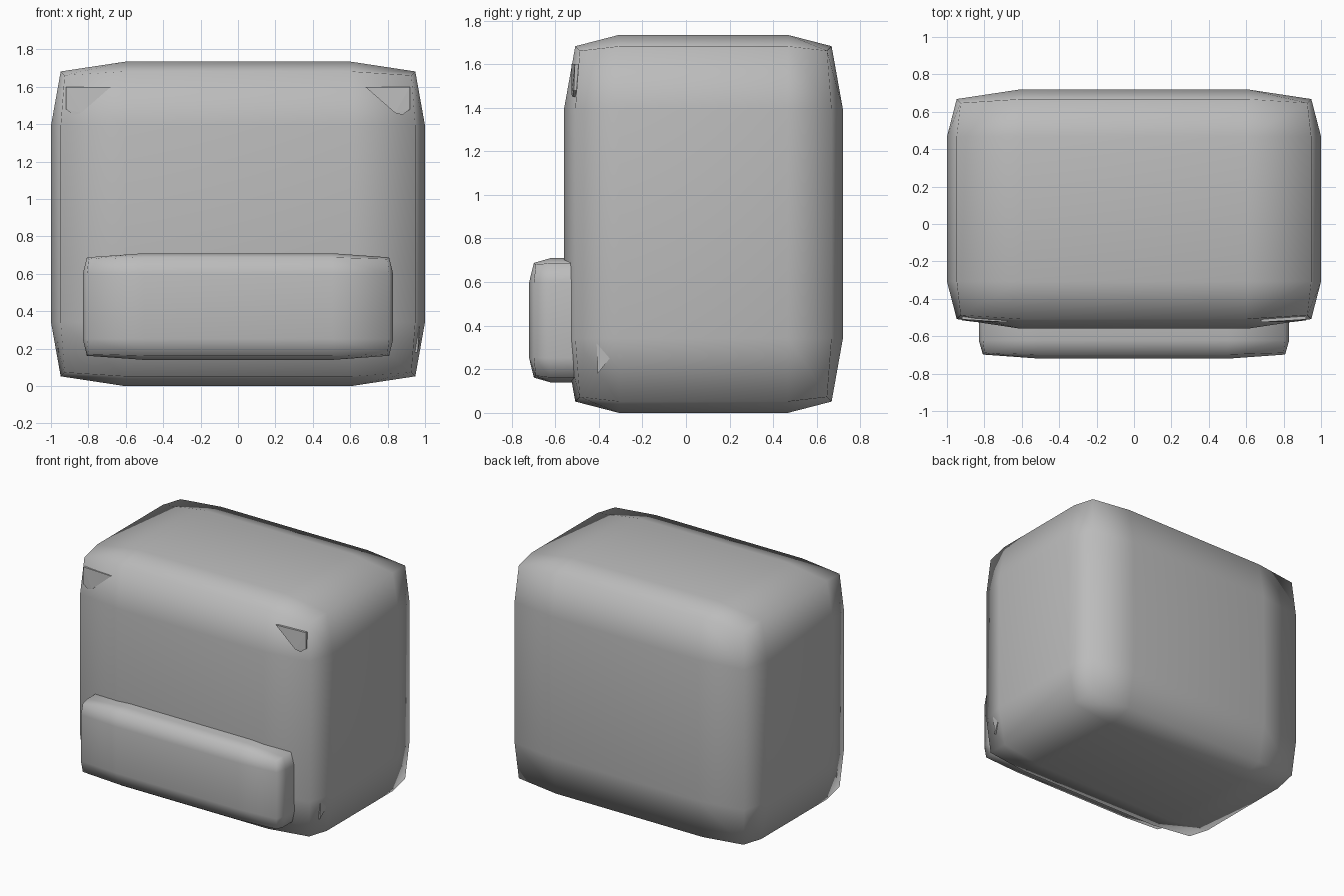
import bpy
import bmesh
from mathutils import Vector

if "Cube" in bpy.data.objects:
    bpy.data.objects.remove(bpy.data.objects["Cube"], do_unlink=True)

GREY = (0.5, 0.5, 0.5, 1)
mat = bpy.data.materials.new("plain grey")
mat.use_nodes = True
mat.diffuse_color = GREY
mat.node_tree.nodes["Principled BSDF"].inputs["Base Color"].default_value = GREY


def finish(bm, name, smooth):
    bmesh.ops.recalc_face_normals(bm, faces=bm.faces)
    for face in bm.faces:
        face.smooth = smooth
    mesh = bpy.data.meshes.new(name)
    bm.to_mesh(mesh)
    bm.free()
    mesh.materials.append(mat)
    obj = bpy.data.objects.new(name, mesh)
    bpy.context.collection.objects.link(obj)
    return obj


def soft_box(name, centre, half, inset):
    """Three-by-three box whose edges and corners are pulled inward."""
    bm = bmesh.new()
    bmesh.ops.create_cube(bm, size=2)
    bmesh.ops.subdivide_edges(bm, edges=bm.edges[:], cuts=2, use_grid_fill=True)
    for v in bm.verts:
        outer = [abs(c) > 0.9 for c in v.co]
        pull = inset * {1: 0, 2: 1, 3: 1.4}[sum(outer)]
        for i in range(3):
            sign = 1 if v.co[i] > 0 else -1
            reach = half[i] - pull if outer[i] else half[i] * 0.605
            v.co[i] = centre[i] + sign * reach
    return finish(bm, name, True)


def corner_pieces(name, outline, depth):
    """Matching left and right wedges sunk into the body."""
    for side, sign in (("left", 1), ("right", -1)):
        bm = bmesh.new()
        for point in outline:
            for offset in (Vector(), Vector(depth)):
                co = Vector(point) + offset
                co.x *= sign
                bm.verts.new(co)
        bmesh.ops.convex_hull(bm, input=bm.verts[:])
        finish(bm, f"{side}_{name}", False)


# Main body and front pocket
soft_box("body", (0, 0.08, 0.867), (1, 0.64, 0.867), 0.052)
soft_box("front_pocket", (0, -0.47, 0.425), (0.83, 0.25, 0.285), 0.022)

# Strap ends showing at the upper front corners and lower sides
corner_pieces("upper_strap_end",
              [(0.92, -0.51, 1.6), (0.68, -0.525, 1.6), (0.92, -0.515, 1.48),
               (0.88, -0.52, 1.45), (0.84, -0.525, 1.46)], (0, 0.1, 0))
corner_pieces("lower_strap_end",
              [(0.97, -0.41, 0.32), (0.975, -0.35, 0.25), (0.96, -0.405, 0.18)],
              (-0.1, 0, 0))
